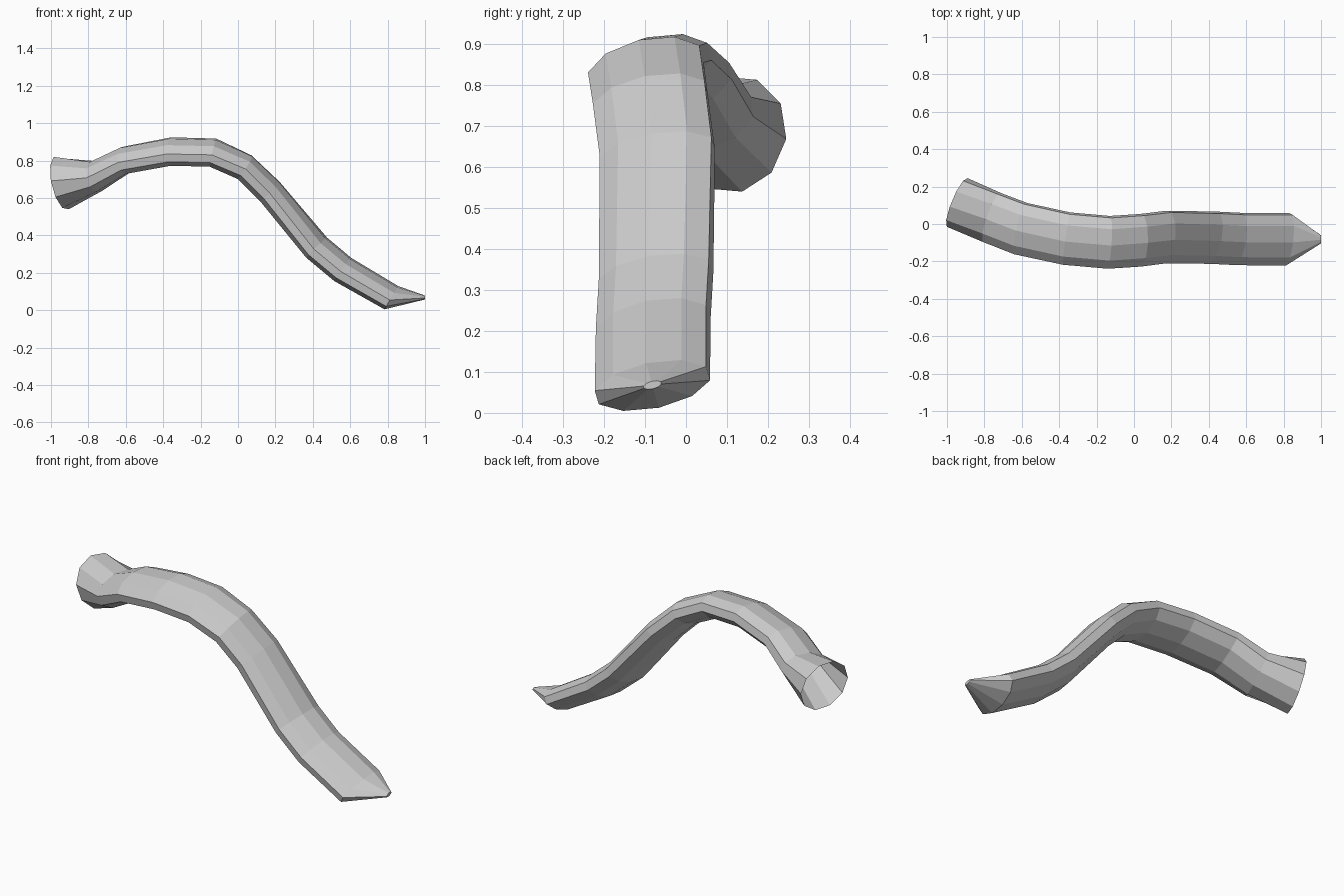
import bpy, bmesh, math
from mathutils import Vector

if "Cube" in bpy.data.objects:
    bpy.data.objects.remove(bpy.data.objects["Cube"])

SIDES = 10
ROLL = math.radians(14)

# Stations along the tube: centre x, y, z, half width, half thickness
stations = [
    (-0.945, 0.115, 0.68, 0.137, 0.143),
    (-0.76, 0.035, 0.715, 0.14, 0.082),
    (-0.605, -0.025, 0.802, 0.143, 0.070),
    (-0.36, -0.078, 0.848, 0.143, 0.069),
    (-0.135, -0.098, 0.843, 0.143, 0.069),
    (0.035, -0.087, 0.765, 0.142, 0.069),
    (0.17, -0.070, 0.635, 0.142, 0.069),
    (0.42, -0.073, 0.335, 0.142, 0.068),
    (0.56, -0.080, 0.218, 0.142, 0.068),
    (0.82, -0.082, 0.067, 0.143, 0.063),
    (1.0, -0.082, 0.068, 0.022, 0.009),
]
centres = [Vector(s[:3]) for s in stations]


def direction(i):
    if i == 0:
        return Vector((0.90, -0.37, 0.20)).normalized()
    if i == len(centres) - 1:
        return Vector((1, 0, 0))
    if i == len(centres) - 2:
        return (centres[i] - centres[i - 1]).normalized()
    a = (centres[i] - centres[i - 1]).normalized()
    b = (centres[i + 1] - centres[i]).normalized()
    return (a + b).normalized()


# Bent tube: flared open mouth on the left, flattened tip on the right
bm = bmesh.new()
rings = []
for i, (c, s) in enumerate(zip(centres, stations)):
    t = direction(i)
    side = Vector((0, 0, 1)).cross(t).normalized()
    up = t.cross(side)
    wide = side * math.cos(ROLL) + up * math.sin(ROLL)
    thick = up * math.cos(ROLL) - side * math.sin(ROLL)
    ring = []
    for k in range(SIDES):
        a = 2 * math.pi * (k + 0.5) / SIDES
        ring.append(bm.verts.new(c + wide * (s[3] * 1.03 * math.cos(a))
                                 + thick * (s[4] * 1.03 * math.sin(a))))
    rings.append(ring)

for r0, r1 in zip(rings, rings[1:]):
    for k in range(SIDES):
        n = (k + 1) % SIDES
        bm.faces.new((r0[k], r0[n], r1[n], r1[k]))
bm.faces.new(rings[-1])  # small closed tip
bmesh.ops.recalc_face_normals(bm, faces=bm.faces)

mesh = bpy.data.meshes.new("bent_tube")
bm.to_mesh(mesh)
bm.free()
bpy.context.collection.objects.link(bpy.data.objects.new("bent_tube", mesh))
